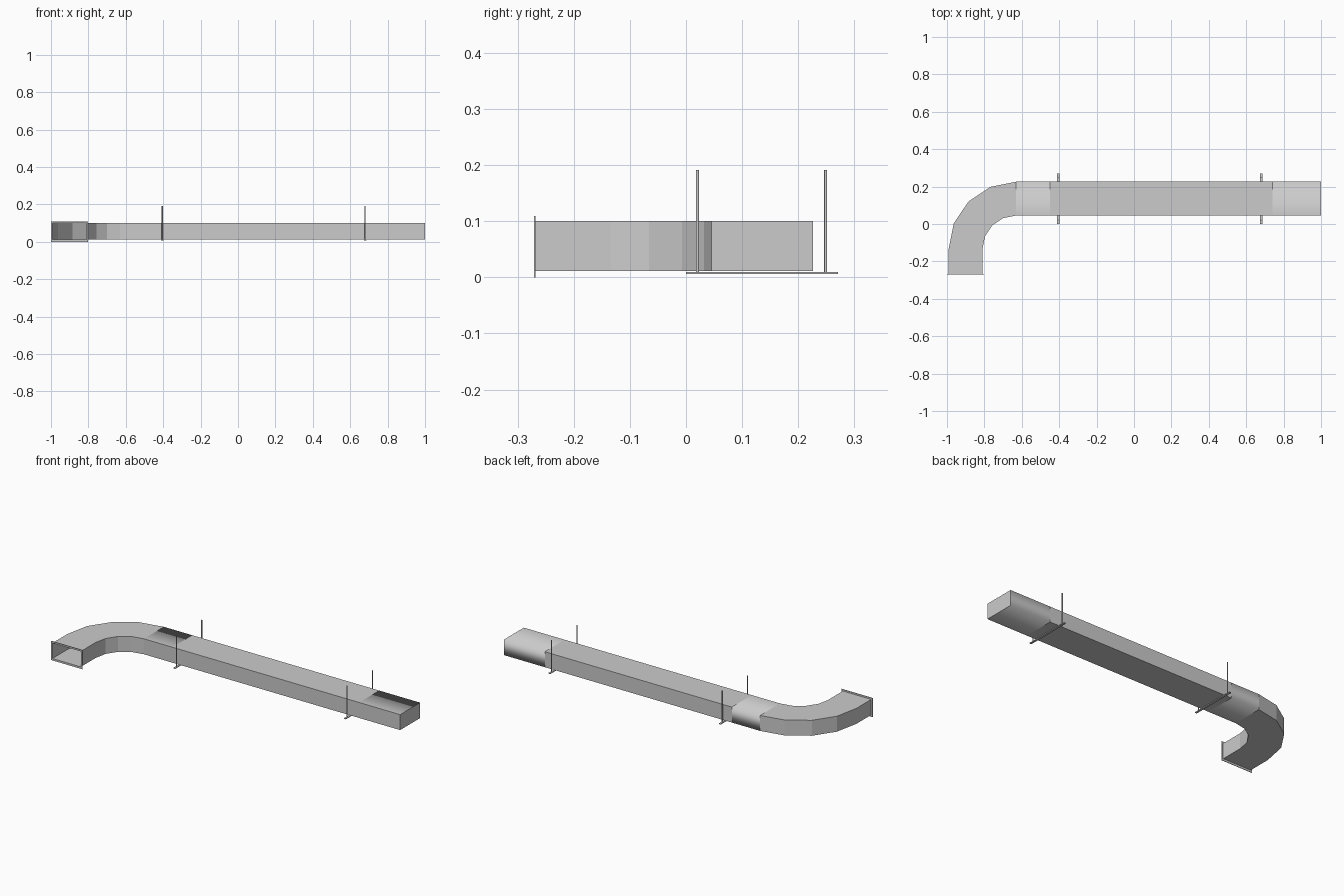
import bpy, bmesh, math
from mathutils import Vector

cube = bpy.data.objects.get("Cube")
if cube:
    bpy.data.objects.remove(cube, do_unlink=True)

metal = bpy.data.materials.new("galvanised_grey")
metal.use_nodes = True
GREY = (0.6, 0.6, 0.6, 1)
metal.diffuse_color = GREY
metal.node_tree.nodes["Principled BSDF"].inputs["Base Color"].default_value = GREY

# Duct section
Z0, Z1 = 0.011, 0.1
FRONT, BACK = 0.0455, 0.226
WIDTH = BACK - FRONT


def finish(name, bm):
    bmesh.ops.recalc_face_normals(bm, faces=bm.faces)
    mesh = bpy.data.meshes.new(name)
    bm.to_mesh(mesh)
    bm.free()
    mesh.materials.append(metal)
    obj = bpy.data.objects.new(name, mesh)
    bpy.context.collection.objects.link(obj)
    return obj


def duct(name, stations, cap_end=False, rolled=False):
    """Sheet duct through stations, each an (inner, outer) pair of plan points."""
    bm = bmesh.new()
    rings = []
    for (ix, iy), (ox, oy) in stations:
        corners = [(ix, iy, Z0), (ox, oy, Z0), (ox, oy, Z1), (ix, iy, Z1)]
        rings.append([bm.verts.new(c) for c in corners])
    for a, b in zip(rings, rings[1:]):
        for i in range(4):
            j = (i + 1) % 4
            face = bm.faces.new((a[i], a[j], b[j], b[i]))
            # bottom, back and top blend together; the front stays flat
            face.smooth = rolled and i < 3
    if cap_end:
        bm.faces.new(rings[-1])
    return finish(name, bm)


def box(name, low, high):
    bm = bmesh.new()
    bmesh.ops.create_cube(bm, size=1)
    low, high = Vector(low), Vector(high)
    for v in bm.verts:
        v.co = (low + high) / 2 + v.co * (high - low)
    return finish(name, bm)


def straight(name, x0, x1, **options):
    return duct(name, [((x, FRONT), (x, BACK)) for x in (x0, x1)], **options)


# Straight run
BEND_X, JOINT_A, JOINT_B = -0.63, -0.45, 0.74
straight("short_duct", BEND_X, JOINT_A, rolled=True)
straight("main_duct", JOINT_A, JOINT_B)
straight("end_duct", JOINT_B, 1.0, cap_end=True, rolled=True)

# Elbow: straight leg, then a four-segment quarter turn
R_IN, R_OUT = WIDTH, 2 * WIDTH
BEND_Y = BACK - R_OUT
MOUTH_Y = -0.271
path = [((BEND_X - R_IN, MOUTH_Y), (BEND_X - R_OUT, MOUTH_Y))]
for step in range(5):
    a = math.radians(22.5 * step)
    path.append(tuple((BEND_X - r * math.cos(a), BEND_Y + r * math.sin(a))
                      for r in (R_IN, R_OUT)))
duct("elbow", path)

# Flange frame round the open mouth
bm = bmesh.new()
left, right = BEND_X - R_OUT, BEND_X - R_IN
lip = 0.0095
loops = []
for grow, y in ((0, MOUTH_Y), (lip, MOUTH_Y), (lip, MOUTH_Y + 0.003), (0, MOUTH_Y + 0.003)):
    x0, x1 = left - grow, right + grow
    z0, z1 = max(0, Z0 - grow * 1.2), Z1 + grow
    loops.append([bm.verts.new((x, y, z))
                  for x, z in ((x0, z0), (x1, z0), (x1, z1), (x0, z1))])
for k in range(4):
    a, b = loops[k], loops[(k + 1) % 4]
    for i in range(4):
        j = (i + 1) % 4
        bm.faces.new((a[i], a[j], b[j], b[i]))
finish("mouth_flange", bm)

# Trapeze hangers: a cross bar carried by two rods
for side, x in (("right", -0.405), ("left", 0.68)):
    box(side + "_hanger_bar", (x - 0.006, 0, 0.006), (x + 0.006, 0.271, 0.0098))
    for end, y in (("front", 0.0205), ("back", 0.249)):
        bm = bmesh.new()
        bmesh.ops.create_cone(bm, cap_ends=True, segments=12, radius1=0.0027,
                              radius2=0.0027, depth=0.183)
        bmesh.ops.translate(bm, verts=bm.verts, vec=(x, y, 0.0995))
        for f in bm.faces:
            f.smooth = len(f.verts) == 4
        finish(f"{side}_hanger_{end}_rod", bm)
